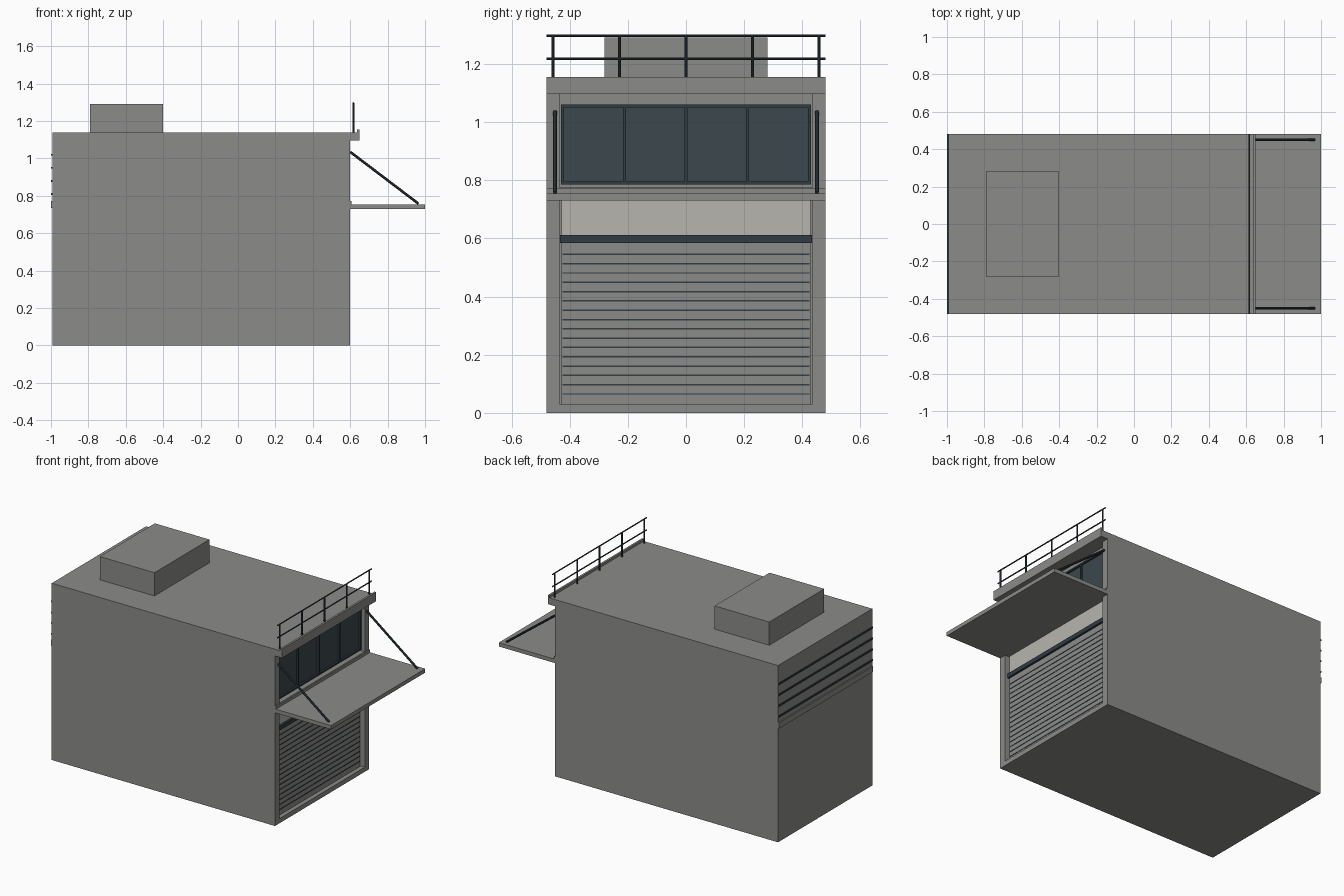
import bpy
from mathutils import Vector

old = bpy.data.objects.get("Cube")
if old:
    bpy.data.objects.remove(old, do_unlink=True)


def material(name, r, g, b):
    m = bpy.data.materials.new(name)
    m.use_nodes = True
    m.diffuse_color = (r, g, b, 1)
    m.node_tree.nodes["Principled BSDF"].inputs["Base Color"].default_value = (r, g, b, 1)
    return m


concrete = material("concrete grey", 0.26, 0.26, 0.25)
cream = material("pale panel", 0.47, 0.46, 0.43)
glass = material("dark blue glass", 0.045, 0.065, 0.075)
metal = material("dark metal", 0.03, 0.045, 0.055)


def box(name, x, y, z, mat):
    """Box spanning the given (low, high) ranges."""
    spans = (x, y, z)
    bpy.ops.mesh.primitive_cube_add(size=1, location=[(a + b) / 2 for a, b in spans])
    ob = bpy.context.object
    ob.name = name
    ob.scale = [b - a for a, b in spans]
    bpy.ops.object.transform_apply(location=False, rotation=False, scale=True)
    ob.data.materials.append(mat)
    return ob


def sym(w):
    return (-w, w)


def rod(name, a, b, radius, mat):
    """Round bar between two points."""
    a, b = Vector(a), Vector(b)
    d = b - a
    bpy.ops.mesh.primitive_cylinder_add(vertices=8, radius=radius, depth=d.length,
                                        location=(a + b) / 2)
    ob = bpy.context.object
    ob.name = name
    ob.rotation_euler = d.to_track_quat('Z', 'Y').to_euler()
    ob.data.materials.append(mat)
    bpy.ops.object.shade_smooth_by_angle()
    return ob


FACE, BACK, HALF, ROOF = 0.60, 0.56, 0.48, 1.14

# Main block with two recessed openings in the street facade
body = box("building_body", (-0.993, FACE), sym(HALF), (0, ROOF), concrete)
for z in ((0.03, 0.73), (0.775, 1.097)):
    cutter = box("opening_cutter", (BACK, 0.7), sym(0.435), z, concrete)
    mod = body.modifiers.new("opening", 'BOOLEAN')
    mod.operation, mod.solver, mod.object = 'DIFFERENCE', 'EXACT', cutter
    bpy.context.view_layer.objects.active = body
    bpy.ops.object.modifier_apply(modifier=mod.name)
    bpy.data.objects.remove(cutter, do_unlink=True)

# Roof box and parapet
box("roof_box", (-0.79, -0.40), sym(0.28), (ROOF, 1.29), concrete)
box("parapet_fascia", (FACE, 0.65), sym(HALF), (1.097, ROOF), concrete)
box("parapet_lip", (0.637, 0.65), sym(HALF), (ROOF, 1.155), concrete)

# Canopy with its wall ledge and stays
box("canopy", (FACE, 1.0), sym(HALF), (0.73, 0.755), concrete)
box("canopy_ledge", (FACE, 0.607), sym(HALF), (0.755, 0.773), concrete)
for side, s in (("left", 1), ("right", -1)):
    rod(side + "_canopy_stay", (FACE, s * 0.45, 1.035), (0.965, s * 0.45, 0.758), 0.007, metal)

# Upper window band: glass, surround and mullions
box("window_glass", (BACK, BACK + 0.008), sym(0.43), (0.785, 1.06), glass)
for z in (0.785, 1.05):
    box("window_rail", (BACK, BACK + 0.02), sym(0.43), (z, z + 0.01), metal)
for y in (-0.425, -0.212, 0, 0.212, 0.425):
    box("window_mullion", (BACK, BACK + 0.02), (y - 0.005, y + 0.005), (0.785, 1.06), metal)

# Roller shutter with grooves, header bar and pale panel
box("shutter", (BACK, BACK + 0.012), sym(0.428), (0.03, 0.585), concrete)
for i in range(16):
    z = 0.065 + i * 0.032
    box("shutter_groove", (BACK, BACK + 0.014), sym(0.425), (z - 0.0025, z + 0.0025), metal)
box("shutter_header", (BACK, BACK + 0.025), sym(0.434), (0.585, 0.612), metal)
box("shutter_panel", (BACK, BACK + 0.012), sym(0.428), (0.612, 0.73), cream)

# Roof railing
for y in (-0.457, -0.228, 0, 0.228, 0.457):
    rod("railing_post", (0.617, y, ROOF), (0.617, y, 1.297), 0.005, metal)
for z in (1.218, 1.297):
    rod("railing_bar", (0.617, -HALF, z), (0.617, HALF, z), 0.004, metal)

# Rear wall band and thin louvre strips
box("rear_band", (-1.0, -0.993), sym(HALF), (0.735, 0.772), concrete)
for z in (0.81, 0.88, 0.95, 1.02):
    box("rear_louvre", (-1.0, -0.993), sym(HALF), (z - 0.005, z + 0.005), metal)
